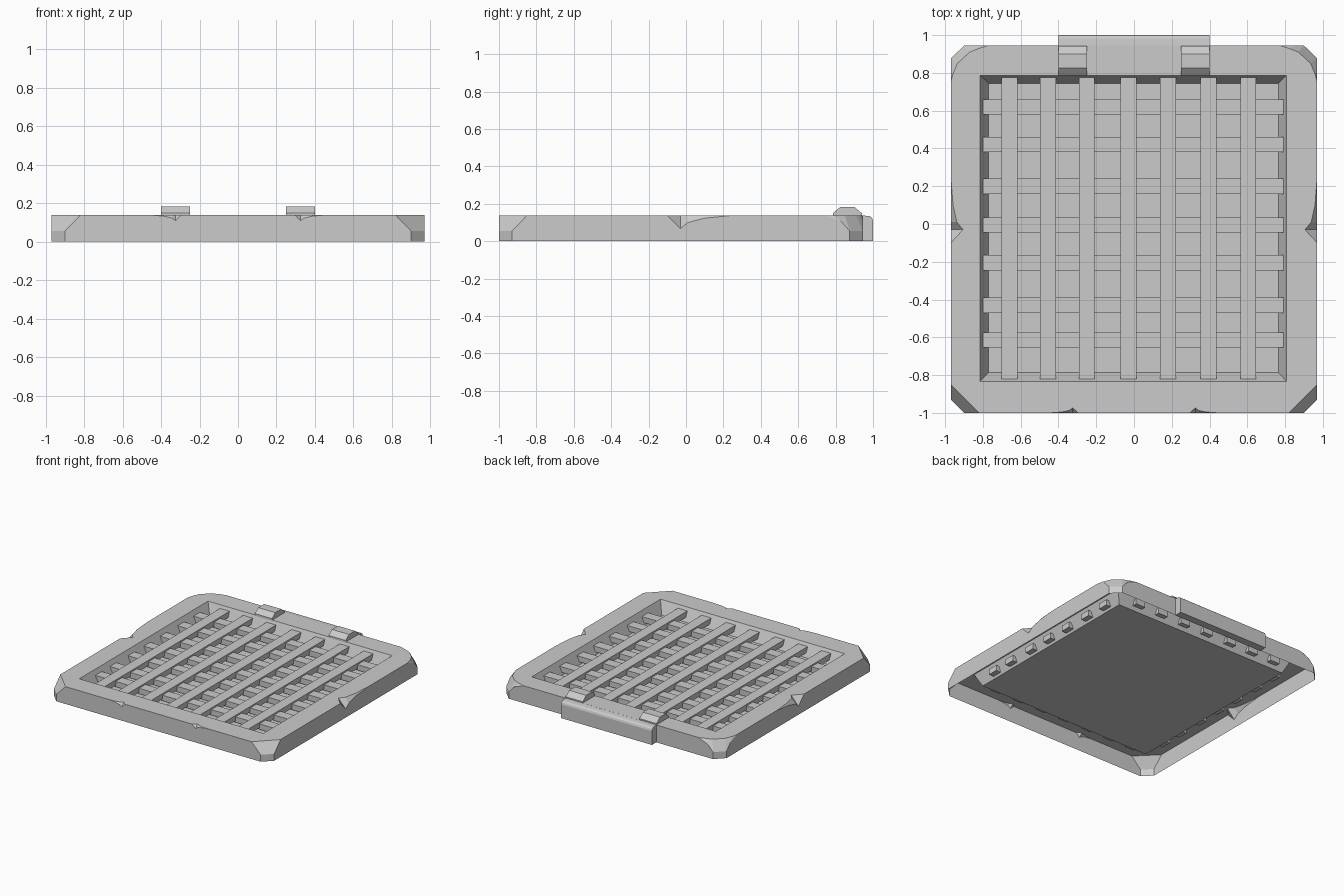
import bpy, bmesh

cube = bpy.data.objects.get("Cube")
if cube:
    bpy.data.objects.remove(cube, do_unlink=True)

gray = bpy.data.materials.new("plain_gray")
gray.use_nodes = True
COLOR = (0.6, 0.6, 0.6, 1)
gray.diffuse_color = COLOR
gray.node_tree.nodes["Principled BSDF"].inputs["Base Color"].default_value = COLOR

TOP, RIM, FLOOR = 0.138, 0.055, 0.04


def finish(name, bm):
    mesh = bpy.data.meshes.new(name)
    bm.to_mesh(mesh)
    bm.free()
    mesh.materials.append(gray)
    obj = bpy.data.objects.new(name, mesh)
    bpy.context.collection.objects.link(obj)
    return obj


def prism(name, profile, x0, x1):
    """Extrude a (y, z) profile along x."""
    bm = bmesh.new()
    face = bm.faces.new([bm.verts.new((x0, y, z)) for y, z in profile])
    moved = bmesh.ops.extrude_face_region(bm, geom=[face])["geom"]
    verts = [v for v in moved if isinstance(v, bmesh.types.BMVert)]
    bmesh.ops.translate(bm, verts=verts, vec=(x1 - x0, 0, 0))
    bmesh.ops.recalc_face_normals(bm, faces=bm.faces)
    return finish(name, bm)


def box(name, x0, x1, y0, y1, z0, z1):
    return prism(name, [(y0, z0), (y1, z0), (y1, z1), (y0, z1)], x0, x1)


# Gouge shape: distance along the edge, depth into the top, drop down the wall
GOUGE = [(-0.07, 0, 0), (0, 0.065, 0.07), (0.04, 0.032, 0.038),
         (0.13, 0.012, 0.015), (0.28, 0, 0)]

# Half outline: top edge point paired with the wall rim point below it
half = []
S = 0.42
for a, d, h in GOUGE:
    x = 0.325 + a * S
    half.append(((x, -1 + d * S, TOP), (x, -1, TOP - h * S)))
for tx, ty, rx, ry, rz in [(0.82, -1, 0.82, -1, TOP), (0.82, -1, 0.9, -1, RIM),
                           (0.97, -0.85, 0.97, -0.93, RIM), (0.97, -0.85, 0.97, -0.85, TOP)]:
    half.append(((tx, ty, TOP), (rx, ry, rz)))
for a, d, h in GOUGE:
    half.append(((0.97 - d, -0.03 + a, TOP), (0.97, -0.03 + a, TOP - h)))
for tx, ty, rx, ry, rz in [(0.97, 0.75, 0.97, 0.75, TOP), (0.96, 0.79, 0.97, 0.83, 0.105),
                           (0.935, 0.85, 0.97, 0.875, RIM), (0.87, 0.91, 0.9, 0.945, RIM),
                           (0.82, 0.93, 0.855, 0.945, 0.105), (0.77, 0.945, 0.77, 0.945, TOP)]:
    half.append(((tx, ty, TOP), (rx, ry, rz)))


def flip(p):
    return (-p[0], p[1], p[2])


outline = half + [(flip(t), flip(r)) for t, r in reversed(half)]

# Hollow frame: walls, chamfers, top, sloped inner sides and floor panel
bm = bmesh.new()
tops = [bm.verts.new(t) for t, r in outline]
rims = [bm.verts.new(r) for t, r in outline]
feet = [bm.verts.new((r[0], r[1], 0)) for t, r in outline]
n = len(outline)
for i in range(n):
    j = (i + 1) % n
    bm.faces.new((rims[i], rims[j], tops[j], tops[i]))
    bm.faces.new((feet[i], feet[j], rims[j], rims[i]))


def rectangle(x0, x1, y0, y1, z):
    return [bm.verts.new(p) for p in ((x0, y0, z), (x1, y0, z), (x1, y1, z), (x0, y1, z))]


inner = rectangle(-0.815, 0.808, -0.833, 0.787, TOP)
base = rectangle(-0.77, 0.765, -0.787, 0.745, FLOOR)
for i in range(4):
    j = (i + 1) % 4
    bm.faces.new((inner[i], inner[j], base[j], base[i]))
bm.faces.new(base)
bmesh.ops.remove_doubles(bm, verts=bm.verts, dist=0.0005)
bmesh.ops.dissolve_degenerate(bm, edges=bm.edges, dist=0.0005)
rim_edges = [e for e in bm.edges if e.is_boundary and all(v.co.z > TOP - 0.001 for v in e.verts)]
bmesh.ops.triangle_fill(bm, edges=rim_edges, use_beauty=True, normal=(0, 0, 1))
bmesh.ops.recalc_face_normals(bm, faces=bm.faces)
if sum(f.normal.z * f.calc_area() for f in bm.faces) < 0:
    bmesh.ops.reverse_faces(bm, faces=bm.faces)
finish("frame", bm)

# Grille: long bars over cross bars, ends poking through the sloped sides
for i, x in enumerate((-0.66, -0.455, -0.25, -0.03, 0.18, 0.395, 0.605)):
    box(f"long_bar_{i + 1}", x - 0.042, x + 0.042, -0.84, 0.795, 0.07, 0.114)
for i, y in enumerate((-0.615, -0.43, -0.205, -0.005, 0.2, 0.42, 0.62)):
    box(f"cross_bar_{i + 1}", -0.82, 0.815, y - 0.04, y + 0.04, 0.058, 0.102)

# Hinge block with rounded upper edge, and the two lugs
prism("hinge_block", [(0.94, 0), (1, 0), (1, 0.11), (0.995, 0.124), (0.982, 0.134), (0.94, TOP)],
      -0.4, 0.4)
LUG = [(0.785, 0.13), (0.785, 0.15), (0.825, 0.183), (0.9, 0.183), (0.942, 0.148), (0.942, 0.13)]
for side, x0 in (("right", -0.4), ("left", 0.25)):
    prism(f"{side}_lug", LUG, x0, x0 + 0.15)
